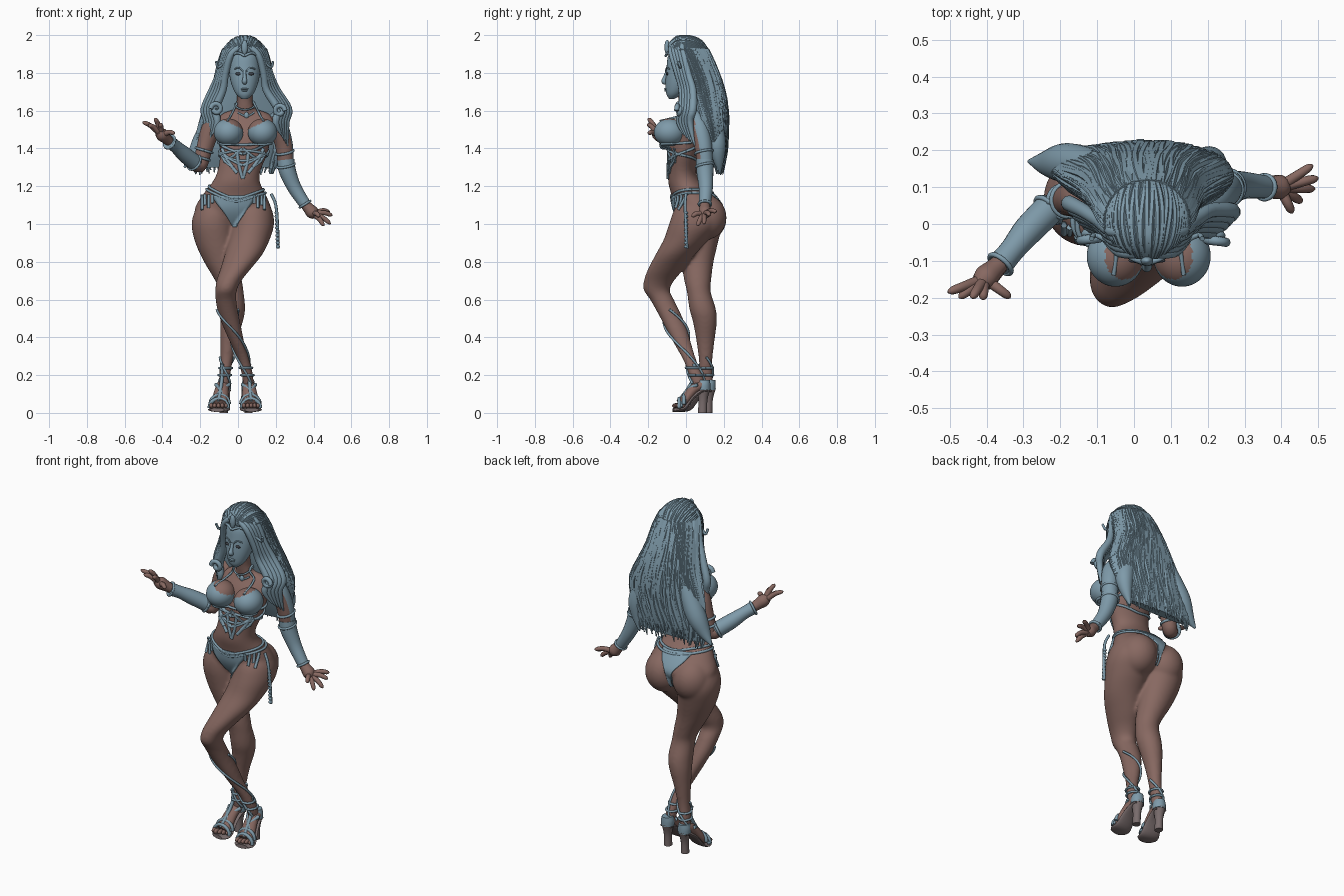
import bpy, bmesh, math, random
from mathutils import Vector
from mathutils.bvhtree import BVHTree
random.seed(4)
def material(name, col):
    m = bpy.data.materials.new(name)
    m.diffuse_color = (*col, 1)
    return m
SKIN = material("brown skin", (0.245, 0.14, 0.12))
BLUE = material("slate blue", (0.21, 0.325, 0.40))
SOLE = material("taupe sole", (0.19, 0.15, 0.15))
DARK = material("dark eye", (0.05, 0.055, 0.065))
BODY = []   # surfaces that clothing is laid onto
R = lambda *p: [(*q, q[-1]) for q in p]     # round section
turn = [math.pi*k/8 for k in range(17)]

def smooth(pts, n):
    """Catmull-Rom resampling of equal-length tuples."""
    P = [pts[0]] + list(pts) + [pts[-1]]
    out = [[0.5 * (2*b + (c-a)*t + (2*a-5*b+4*c-d)*t*t + (3*b-a-3*c+d)*t**3) for a, b, c, d in zip(*P[i-1:i+3])]
           for i in range(1, len(P) - 2) for t in (k / n for k in range(n))]
    return out + [list(pts[-1])]

def finish(name, bm, mat, mat2=None, rule=None, body=False):
    bmesh.ops.recalc_face_normals(bm, faces=bm.faces)
    bm.normal_update()
    for f in bm.faces:
        f.material_index = int(rule(f.calc_center_median(), f.normal)) if rule else 0
    if body: BODY.append(BVHTree.FromBMesh(bm))
    ob = bpy.data.objects.new(name, bpy.data.meshes.new(name))
    bm.to_mesh(ob.data)
    bpy.context.collection.objects.link(ob)
    for m in (mat, mat2):
        if m: ob.data.materials.append(m)
    return ob

def loft(name, paths, mat, flat=False, n=4, sides=20, **kw):
    """Paths of (x, y, z, side radius, other radius); flat keeps rings horizontal."""
    bm = bmesh.new()
    for path in paths:
        pts = smooth(path, n)
        c = [Vector(p[:3]) for p in pts]
        side, rings = Vector((1, 0, 0)), []
        for i, p in enumerate(pts):
            t = (c[min(i+1, len(c)-1)] - c[max(i-1, 0)]).normalized()
            if i == 0 and abs(t.x) > 0.9: side = Vector((0, 1, 0))
            side = (side - t * side.dot(t)).normalized()
            u, v = (Vector((1, 0, 0)), Vector((0, 1, 0))) if flat else (side, t.cross(side))
            rings.append([bm.verts.new(c[i] + u*math.cos(a)*p[3] + v*math.sin(a)*p[-1])
                          for a in (2*math.pi*k/sides for k in range(sides))])
        for a, b in zip(rings, rings[1:]):
            for k in range(sides):
                bm.faces.new((a[k], a[(k+1) % sides], b[(k+1) % sides], b[k]))
        bm.faces.new(rings[0])
        bm.faces.new(rings[-1])
    return finish(name, bm, mat, **kw)

def cords(name, paths, r, mat=BLUE, n=4):
    return loft(name, [[(*p, r, r) for p in path] for path in paths], mat, n=n, sides=8)

def blobs(name, items, mat, seg=28, **kw):
    """Ellipsoids given as (centre, radii)."""
    bm = bmesh.new()
    for c, r in items:
        for v in bmesh.ops.create_uvsphere(bm, u_segments=seg, v_segments=seg*2//3, radius=1)["verts"]:
            v.co = Vector(c) + Vector(a*b for a, b in zip(v.co, r))
    return finish(name, bm, mat, **kw)

def cast(o, d, off):
    hits = [h for h in (t.ray_cast(Vector(o), Vector(d)) for t in BODY) if h[0]]
    return (min(hits, key=lambda h: h[3])[0] if hits else Vector(o) + Vector(d)) - Vector(d) * off
def front(x, z, off=0.004): return cast((x, -1, z), (0, 1, 0), off)

def girdle(cx, cy, zf, off=.003):
    """Line round the trunk; zf gives height from the outward direction."""
    ds = [Vector((math.cos(a), math.sin(a), 0)) for a in (2*math.pi*k/40 for k in range(41))]
    return [cast(Vector((cx, cy, zf(d))) + d, -d, off) for d in ds]

def patch(name, rows, d, off=0.008):
    """Cloth laid on the body: rows of (z, x min, x max), cast along y."""
    bm = bmesh.new()
    g = [[bm.verts.new(cast((a+(b-a)*k/12, -d, z), (0, d, 0), off)) for k in range(13)] for z, a, b in smooth(rows, 4)]
    for r, s in zip(g, g[1:]):
        for k in range(12): bm.faces.new((r[k], r[k+1], s[k+1], s[k]))
    finish(name, bm, BLUE).modifiers.new("thickness", "SOLIDIFY").thickness = 0.007

# Torso, buttocks and legs (one straight, one bent and crossing in front), fused into one skin
stand = [(-.11,.06,1.14,.06,.07), (-.122,.06,1.08,.1,.11), (-.13,.065,1.0,.116,.125), (-.118,.062,.9,.108,.107), (-.09,.06,.8,.09,.086),
         (-.05,.062,.7,.071,.071), (-.034,.068,.64,.064,.063), (-.028,.088,.55,.066,.07), (-.035,.1,.48,.06,.063),
         (-.05,.103,.38,.044,.048), (-.06,.104,.28,.033,.036), (-.07,.105,.2,.03,.036), (-.072,.11,.14,.028,.034)]
bent = [(.07,.06,1.14,.06,.07), (.078,.055,1.08,.1,.115), (.077,.045,1.0,.114,.135), (.06,.003,.92,.109,.12), (.03,-.055,.84,.1,.105),
        (-.014,-.107,.76,.08,.095), (-.048,-.143,.7,.066,.08), (-.063,-.155,.65,.057,.069), (-.064,-.127,.6,.055,.063),
        (-.05,-.085,.52,.053,.06), (-.026,-.048,.44,.046,.055), (0,-.015,.36,.036,.045), (.03,.02,.28,.031,.035),
        (.05,.052,.2,.03,.036), (.055,.07,.14,.028,.034)]
parts = [loft("body", [[(.04,.03,1.61,.05,.035), (.04,.03,1.58,.13,.05), (.04,.015,1.52,.155,.075),
     (.035,0,1.45,.14,.085), (.03,-.01,1.37,.125,.08), (.005,-.02,1.28,.114,.073), (-.01,-.005,1.22,.127,.089),
     (-.02,.038,1.15,.17,.115), (-.027,.065,1.08,.202,.13), (-.027,.065,1.02,.18,.1), (-.02,.06,.96,.08,.05)]],
     SKIN, flat=True, sides=40, body=True),
    blobs("buttocks", [((-.115,.1,1.03), (.108,.115,.12)), ((.063,.1,1.035), (.108,.115,.12))], SKIN, body=True),
    loft("neck", [[(.035,-.01,1.72,.045,.045), (.035,.005,1.65,.043,.043), (.04,.025,1.57,.06,.05)]], SKIN, flat=True),
    loft("standing_leg", [stand], SKIN, flat=True, sides=32, body=True), loft("bent_leg", [bent], SKIN, flat=True, sides=32, body=True)]
for ob in parts: ob.select_set(True)
bpy.context.view_layer.objects.active = parts[0]
bpy.ops.object.join()
fuse = parts[0].modifiers.new("fuse", "REMESH")
fuse.mode, fuse.voxel_size, fuse.use_smooth_shade = "VOXEL", .008, True
soft = parts[0].modifiers.new("soften", "SMOOTH")
soft.factor, soft.iterations = .5, 12
# Breasts in cups
for side, cx in ((1, -.05), (-1, .13)):
    blobs("breast_cup", [((cx, -.087, 1.485), (.078, .083, .073))], SKIN, seg=54, mat2=BLUE, body=True,
          rule=lambda c, n: (c.z - 1.485) + .5*side*(c.x - cx) < .053)

# Feet and heeled sandals
for x, y, out, leg, top in ((-.075, .118, -.03, stand, .3), (.055, .09, .015, bent, .56)):
    P = lambda s, dx, z: Vector((x + out*s + dx, y - .14*s, z))
    loft("foot", [[(*P(s, 0, z), w, .028) for s, z, w in ((0, .15, .034), (.35, .125, .036), (.7, .065, .045), (.88, .045, .045))]], SKIN)
    blobs("toes", [(P(1.0 - .05*abs(i-1), (i-2)*.019, .038), (.011, .024, .014)) for i in range(5)], SKIN, seg=16)
    loft("sole", [[(*P(s, 0, z), w, .011) for s, z, w in
         ((-.15,.12,.034), (.1,.113,.037), (.4,.08,.045), (.7,.026,.055), (.95,.016,.057), (1.13,.016,.037))]], SOLE)
    loft("heel", [[(*P(-.03, 0, .13), .034, .036), (*P(0, 0, .07), .022, .024), (*P(.02, 0, 0), .022, .024)]], SOLE, flat=True, sides=12)
    loft("heel_counter", [[(*P(-.03, 0, .175), .029, .033), (*P(-.02, 0, .15), .036, .036), (*P(-.02, 0, .122), .036, .036)]], BLUE, flat=True)
    arch = lambda s, z, w: [P(s, w*math.cos(a), z + .05*math.sin(a)) for a in turn[:9]]
    cords("foot_straps", [arch(.9, .025, .05), arch(.72, .045, .05), [P(.85,-.05,.03), P(.6,0,.115), P(.2,.035,.15)],
          [P(.85,.05,.03), P(.6,0,.118), P(.2,-.035,.15)], [P(.95,0,.06), P(.6,0,.12), P(.3,0,.2), P(.35,0,.26)]], .01)
    fine = smooth(leg, 6)
    wraps = [[(p[0] + math.cos(ph+a)*(p[3]+.003), p[1] + math.sin(ph+a)*(p[4]+.003), p[2])
              for p in fine if .15 < p[2] < top for a in [(top - p[2])*(13 if top > .4 else 20)]] for ph in (0, math.pi)]
    for p in (min(fine, key=lambda q: abs(q[2]-z)) for z in (.2, .24)):
        wraps.append([(p[0]+math.cos(a)*(p[3]+.003), p[1]+math.sin(a)*(p[4]+.003), p[2]) for a in turn])
    cords("leg_wraps", wraps, .0065, n=2)

# Arms, gauntlets and bands
loft("raised_upper_arm", [R((-.1,.045,1.575,.04), (-.145,.065,1.5,.05), (-.18,.065,1.39,.043), (-.205,.055,1.31,.039), (-.25,.02,1.34,.036))], SKIN)
loft("raised_gauntlet", [R((-.225,.045,1.322,.043), (-.285,-.015,1.37,.041), (-.33,-.07,1.41,.034), (-.365,-.112,1.436,.036))], BLUE)
loft("lowered_upper_arm", [R((.17,.045,1.575,.04), (.215,.07,1.51,.05), (.243,.09,1.42,.047), (.252,.1,1.33,.043))],
     BLUE, n=8, sides=32, mat2=SKIN, rule=lambda c, n: n.y < -.45 or n.x < -.6)
loft("lowered_gauntlet", [R((.252,.1,1.34,.047), (.262,.1,1.28,.045), (.3,.105,1.19,.037), (.358,.1,1.1,.031))], BLUE)
def ring(c, d, r):
    q = Vector(d).to_track_quat('Z', 'Y')
    return [Vector(c) + q @ Vector((math.cos(a)*r, math.sin(a)*r, 0)) for a in turn]
cords("arm_bands", [ring((-.232,.038,1.328), (-.06,-.06,.04), .044), ring((-.362,-.109,1.434), (-.06,-.07,.04), .036),
      ring((-.18,.065,1.39), (-.03,0,-.1), .045), ring((-.192,.061,1.35), (-.03,0,-.1), .043),
      ring((.247,.094,1.38), (.02,.02,-.1), .047), ring((.253,.1,1.31), (.02,.02,-.1), .047), ring((.355,.1,1.105), (.05,0,-.08), .032)], .007, n=2)

# Hands
for name, wrist, palm, tips in (
    ("raised_hand", (-.355,-.1,1.43), (-.405,-.148,1.475), ((-.505,-.185,1.54), (-.475,-.2,1.525), (-.44,-.2,1.56), (-.41,-.205,1.53), (-.335,-.2,1.48))),
    ("lowered_hand", (.345,.1,1.115), (.395,.1,1.06), ((.485,.16,1.065), (.5,.125,1.045), (.49,.095,1.0), (.455,.06,.99), (.43,.03,1.04)))):
    w, p = Vector(wrist), Vector(palm)
    paths = [R((*w, .024), (*((w+p)/2), .029), (*p, .034), (*(p+(p-w)*.35), .02))]
    for t in map(Vector, tips):
        base, mid = p + (t-p)*.2, p + (t-p)*.6 + Vector((0, 0, .008))
        paths.append(R((*base, .015), (*mid, .013), (*(mid*.3 + t*.7), .011), (*t, .003)))
    loft(name, paths, SKIN, sides=10)

# Face
loft("face", [[(.035,-.075,1.663,.018,.015), (.035,-.063,1.685,.043,.04), (.035,-.048,1.72,.062,.06), (.035,-.033,1.77,.077,.075),
     (.035,-.02,1.83,.083,.083), (.035,-.015,1.89,.076,.08), (.035,-.01,1.93,.05,.06)]], BLUE, flat=True, sides=32, body=True)
loft("nose", [R((.035,-.1,1.81,.008), (.035,-.112,1.775,.01), (.035,-.117,1.755,.014), (.035,-.103,1.745,.009))], BLUE, sides=12)
blobs("eyes", [(front(.035+s*.033, 1.795, 0), (.017,.006,.008)) for s in (-1, 1)], DARK)
blobs("lips", [(front(.035, 1.715, 0), (.02,.008,.005)), (front(.035, 1.706, 0), (.016,.008,.005))], BLUE)
cords("brows", [[front(.035+s*a, z) for a, z in ((.01,1.81), (.03,1.828), (.055,1.82))] for s in (-1, 1)], .004)
# Tiara, necklace and bra straps
blobs("tiara_gem", [((.035,-.1,1.935), (.017,.014,.04))], BLUE)
cords("tiara", [[(.035,-.108,1.89), (.035+s*.045,-.09,1.905), (.035+s*.1,-.05,1.86), (.035+s*.14,-.03,1.83), (.035+s*.15,-.04,1.86)]
      for s in (-1, 1)], .007)
cords("necklace", [[(.037-.052*math.cos(a), -.05*math.sin(a), 1.635-.03*max(0, math.sin(a))) for a in turn],
      [front(.0, 1.59), front(.045, 1.57), front(.085, 1.59)]], .005)
blobs("pendant", [(front(.045, 1.575), (.013,.01,.017))], BLUE)
cords("bra_straps", [[front(.04+s*.095, 1.545), front(.04+s*.075, 1.58), (.04+s*.05,-.02,1.63), (.04+s*.04,.04,1.65)] for s in (-1, 1)], .006)
# Lattice below the bust and its side bands
shapes = (((.12,1.42), (.07,1.395), (.0,1.37)), ((.115,1.38), (.06,1.34), (0,1.31)), ((.11,1.4), (.075,1.33), (.03,1.27)),
          ((.1,1.33), (.05,1.36), (0,1.4)), ((.03,1.38), (.02,1.31), (0,1.24)), ((.115,1.37), (.09,1.33), (.05,1.3)))
loft("corset_lattice", [[(*front(.025+s*a, z), .009, .007) for a, z in sh] for s in (-1, 1) for sh in shapes], BLUE, sides=8)
cords("corset_bands", [girdle(.025, 0, lambda d: z + s*d.y) for z, s in ((1.43, .01), (1.385, .05), (1.36, -.03))], .007, n=2)
# Briefs, belt and hanging cord
patch("briefs_front", [(1.15,-.14,.1), (1.11,-.115,.075), (1.06,-.075,.035), (1.01,-.042,.0), (.985,-.03,-.01)], 1)
patch("briefs_back", [(1.185,-.115,.075), (1.145,-.095,.05), (1.09,-.05,.005), (1.03,-.035,-.01), (.98,-.03,-.015)], -1)
sag = lambda d: 1.175 - .01*d.x - (.055 if d.y < 0 else .01)*d.y**2
cords("belt", [girdle(-.02, .03, sag), girdle(-.02, .03, lambda d: sag(d) + .018)], .007, n=2)
cords("belt_drops", [[front(-.025+s*x, z) for z in (1.155, 1.13, 1.15-l)] for s in (-1, 1)
      for x, l in ((.11,.04), (.13,.065), (.15,.05), (.165,.075))], .008)
cords("hanging_cord", [[(.175,.0,1.16), (.2,-.005,1.1), (.21,.0,.98), (.212,.005,.87)]], .008)
blobs("cord_beads", [((.204+.0008*k, .0, 1.06-.02*k), (.011, .011, .009)) for k in range(10)], BLUE, seg=12)

# Hair: solid mass, hanging strands, strands combed over the crown, front locks
mass = [(.035,-.01,1.995,.02,.03), (.035,0,1.975,.065,.075), (.035,.01,1.925,.108,.103), (.033,.045,1.86,.13,.1),
        (.03,.085,1.76,.15,.1), (.035,.11,1.66,.185,.1), (.035,.13,1.56,.225,.09), (.015,.147,1.46,.23,.07),
        (-.015,.16,1.37,.225,.05), (-.02,.172,1.3,.205,.025)]
loft("hair_mass", [mass], BLUE, flat=True, sides=40, body=True)
strands = []
for i in range(100):
    a0, ph, end, path = math.radians(-25 + 230*i/99), random.random()*6.3, random.uniform(-.04, .02), []
    for k, p in enumerate(mass[2:]):
        a, r = a0 + .06*math.sin(ph + k*1.1), (.012 if k < 7 else .003)
        path.append((p[0]+math.cos(a)*p[3], p[1]+math.sin(a)*p[4], p[2] + end*(k == 7), r, r*random.uniform(.6, 1)))
    strands.append(path)
for i in range(25):
    s, w, path = (i-12)/12, random.uniform(-.05, .05), []
    for k in range(7):
        e = math.radians(40 + 22*k)
        d = Vector((math.sin(s*1.3)*(.45 + .55*math.sin(k*.5)) + w*math.sin(k), -math.cos(e), math.sin(e)*(1.15-abs(s)*.6))).normalized()
        path.append((*cast(Vector((.035,.01,1.86)) + d, -d, .0), .009, .007))
    strands.append(path)
loft("hair_strands", strands, BLUE, n=2, sides=6)
loft("front_locks", [R((.035+s*.008,-.08+w,1.95+w*.5,.012), (.035+s*(.07+w*.4),-.075+w,1.9+w*.6,.017), (.035+s*(.1+w*.6),-.045+w,1.8,.018),
     (.035+s*(.115+w),-.02+w,1.71,.02), (.045+s*(.165+w),-.01+w-s*.01,1.61,.022), (.045+s*(.155+w),-.02+w-s*.015,1.54,.018),
     (.045+s*(.185+w*.6),w-s*.01,1.47-w,.004)) for s in (-1, 1) for w in (j*.014 for j in range(5))], BLUE, sides=10)
cords("curls", [[(c[0]+math.cos(k*.7*s)*r*s, c[1]+.002*k, c[2]+math.sin(k*.7)*r) for k, r in ((k, .03-.0016*k) for k in range(14))]
      for s, c in ((1, (.22,-.05,1.6)), (-1, (-.115,-.045,1.61)))], .013)
loft("flared_locks", [R((-.1,.15,1.6,.05), (-.18,.165,1.45,.055), (-.235,.165,1.36,.035), (-.285,.17,1.3,.005)),
     R((.15,.13,1.6,.05), (.2,.16,1.45,.05), (.2,.17,1.36,.035), (.18,.18,1.27,.005))], BLUE)

# Smooth shading with sharp edges kept
for ob in bpy.data.objects: ob.select_set(True)
bpy.context.view_layer.objects.active = parts[0]
bpy.ops.object.shade_smooth_by_angle(angle=math.radians(50))
